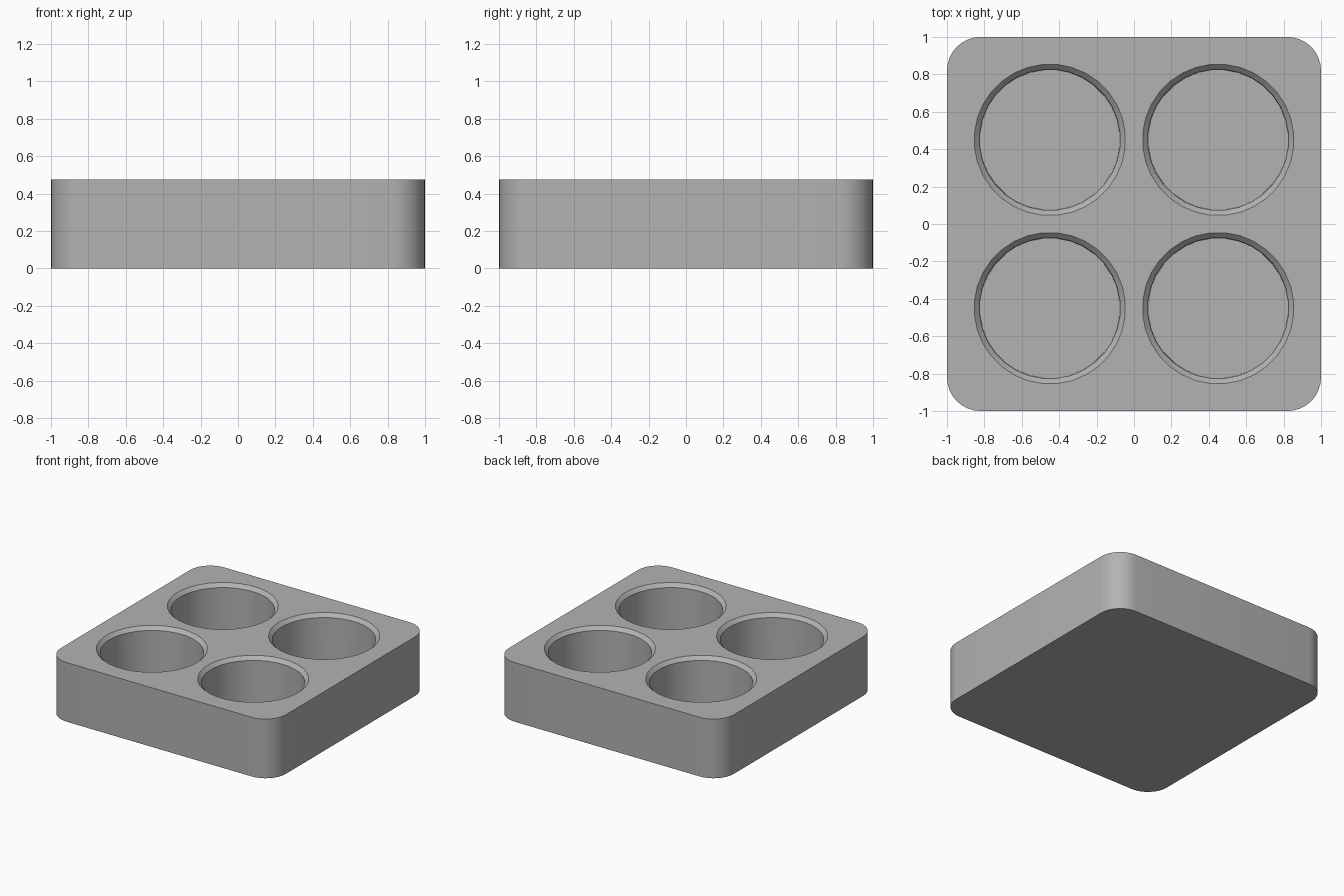
import bpy, bmesh, math

cube = bpy.data.objects.get("Cube")
if cube:
    bpy.data.objects.remove(cube, do_unlink=True)

HEIGHT, CORNER, FLOOR = 0.475, 0.18, 0.05
RIM, BORE, SPACING = 0.405, 0.377, 0.45
CHAMFER = RIM - BORE
SIDES = 32

grey = bpy.data.materials.new("plain_grey")
grey.use_nodes = True
colour = (0.45, 0.45, 0.45, 1)
grey.diffuse_color = colour
grey.node_tree.nodes["Principled BSDF"].inputs["Base Color"].default_value = colour


def loft(name, rings):
    """Closed solid skinned through matching rings, bottom to top."""
    bm = bmesh.new()
    loops = [[bm.verts.new(p) for p in ring] for ring in rings]
    for low, high in zip(loops, loops[1:]):
        for i in range(len(low)):
            j = (i + 1) % len(low)
            bm.faces.new((low[i], low[j], high[j], high[i]))
    bm.faces.new(loops[0][::-1])
    bm.faces.new(loops[-1])
    mesh = bpy.data.meshes.new(name)
    bm.to_mesh(mesh)
    bm.free()
    obj = bpy.data.objects.new(name, mesh)
    obj.data.materials.append(grey)
    bpy.context.collection.objects.link(obj)
    return obj


def rounded_square(z, steps=8):
    points = []
    for quarter in range(4):
        diagonal = math.pi / 4 + quarter * math.pi / 2
        cx = math.copysign(1 - CORNER, math.cos(diagonal))
        cy = math.copysign(1 - CORNER, math.sin(diagonal))
        for s in range(steps + 1):
            a = (quarter + s / steps) * math.pi / 2
            points.append((cx + CORNER * math.cos(a), cy + CORNER * math.sin(a), z))
    return points


def circle(cx, cy, radius, z):
    angles = [math.tau * (i + 0.5) / SIDES for i in range(SIDES)]
    return [(cx + radius * math.cos(a), cy + radius * math.sin(a), z) for a in angles]


# Rounded block
tray = loft("tray", [rounded_square(0), rounded_square(HEIGHT)])
bpy.context.view_layer.objects.active = tray
tray.select_set(True)

# Four round pockets, each with a chamfered rim
for x in (-SPACING, SPACING):
    for y in (-SPACING, SPACING):
        cutter = loft("pocket_cutter", [
            circle(x, y, BORE - 0.003, FLOOR),
            circle(x, y, BORE, HEIGHT - CHAMFER),
            circle(x, y, RIM, HEIGHT),
            circle(x, y, RIM, HEIGHT + 0.1),
        ])
        cutter.hide_render = True
        cut = tray.modifiers.new("pocket", "BOOLEAN")
        cut.operation = "DIFFERENCE"
        cut.solver = "EXACT"
        cut.object = cutter
        bpy.ops.object.modifier_apply(modifier=cut.name)
        bpy.data.objects.remove(cutter, do_unlink=True)

bpy.ops.object.shade_smooth_by_angle(angle=math.radians(30))
